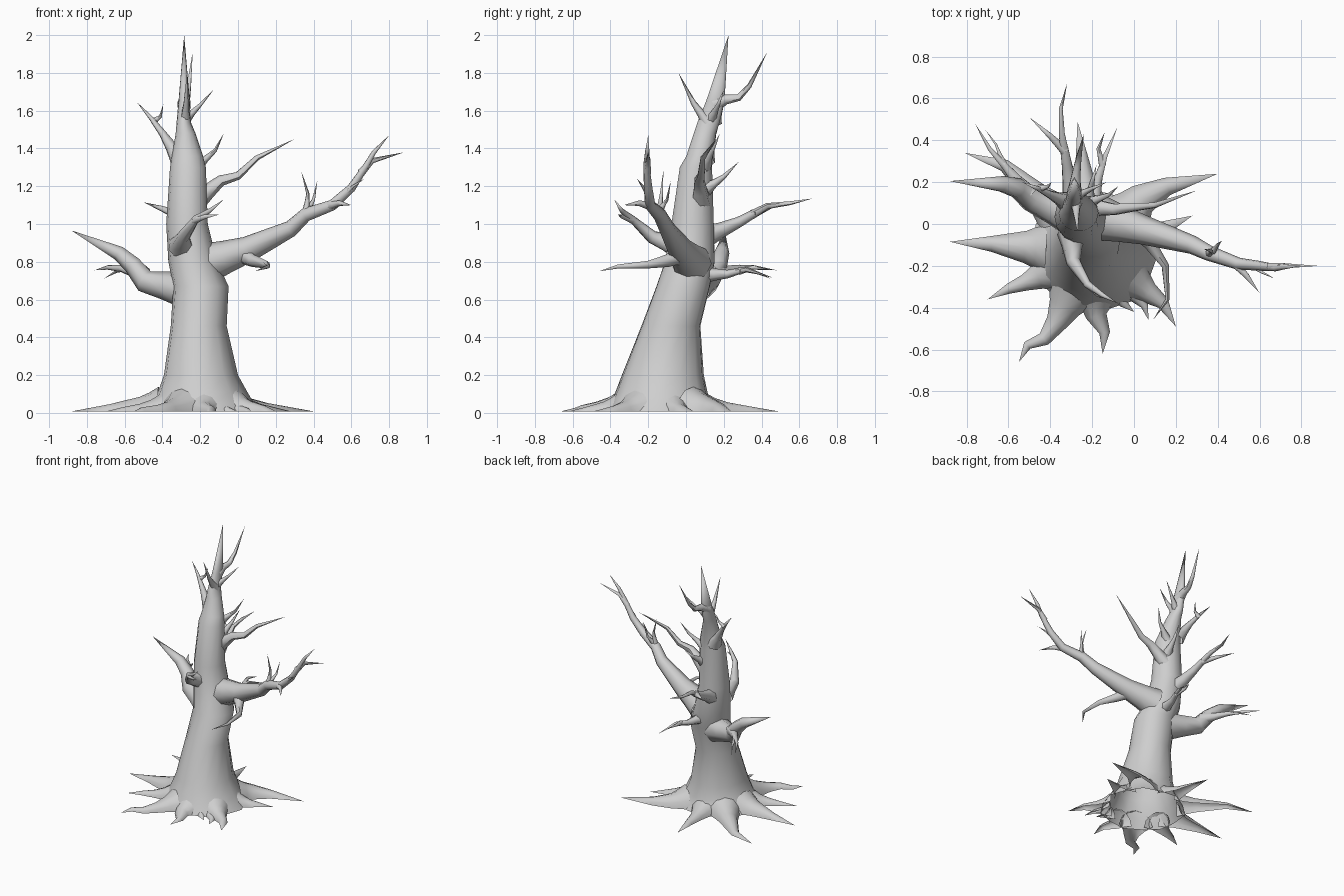
import bpy
import bmesh
import math
from mathutils import Vector

cube = bpy.data.objects.get("Cube")
if cube:
    bpy.data.objects.remove(cube, do_unlink=True)

# One plain bark colour
bark = bpy.data.materials.new("bare_grey_bark")
bark.use_nodes = True
grey = (0.62, 0.62, 0.62, 1)
bark.diffuse_color = grey
bark.node_tree.nodes["Principled BSDF"].inputs["Base Color"].default_value = grey


def finish(bm, name):
    """Turn a bmesh into a smooth shaded bark object."""
    bmesh.ops.recalc_face_normals(bm, faces=bm.faces)
    mesh = bpy.data.meshes.new(name)
    bm.to_mesh(mesh)
    bm.free()
    mesh.materials.append(bark)
    obj = bpy.data.objects.new(name, mesh)
    bpy.context.collection.objects.link(obj)
    bpy.ops.object.select_all(action="DESELECT")
    obj.select_set(True)
    bpy.context.view_layer.objects.active = obj
    bpy.ops.object.shade_smooth_by_angle(angle=math.radians(60))


def loft(bm, rings, tip, closed=True):
    """Skin a list of vertex rings and end them on a point."""
    count = len(rings[0])
    end = bm.verts.new(tip)
    for i in range(count if closed else count - 1):
        j = (i + 1) % count
        for low, high in zip(rings, rings[1:]):
            bm.faces.new((low[i], low[j], high[j], high[i]))
        bm.faces.new((rings[-1][i], rings[-1][j], end))


def limb(name, radius, *points, sides=6, flare=0.55, arch=False):
    """Crooked tube, flared at its base and ending in a sharp tip.
    An arch is only the upper half of the tube, open underneath."""
    path = [Vector(p) for p in points]
    path.insert(1, path[0].lerp(path[1], 0.5))
    bm = bmesh.new()
    lengths = [(b - a).length for a, b in zip(path, path[1:])]
    normal = Vector((0, 0, 1))
    if arch:
        angles = [math.pi * (i / (sides - 1) - 0.5) for i in range(sides)]
    else:
        angles = [math.tau * i / sides for i in range(sides)]
    rings = []
    for k, centre in enumerate(path[:-1]):
        ahead = (path[k + 1] - centre).normalized()
        behind = (centre - path[k - 1]).normalized() if k else ahead
        tangent = (ahead + behind).normalized()
        normal = normal - tangent * normal.dot(tangent)
        if normal.length < 0.05:
            normal = tangent.orthogonal()
        normal.normalize()
        side = tangent.cross(normal)
        left = 1 - sum(lengths[:k]) / sum(lengths)
        size = radius * ((1 - flare) * left ** 0.6 + flare * left ** 4)
        rings.append([bm.verts.new(
            centre + size * (math.cos(a) * normal + math.sin(a) * side))
            for a in angles])
    loft(bm, rings, path[-1], not arch)
    finish(bm, name)


def root(name, width, *points):
    """Tent-like root running from the trunk wall along the ground."""
    heart = Vector((-.19, -.13, .008))
    path = [Vector((x, y, .008)) for x, y in points]
    start = heart + (path[0] - heart).normalized() * 0.23
    limb(name, width, start, *path, sides=7, arch=True)


# Trunk: height, then left, right, front and back edges of each ring
trunk_rings = [
    (.008, -.5, .12, -.43, .17),
    (.05, -.47, .085, -.41, .14),
    (.11, -.435, .05, -.38, .12),
    (.2, -.4, 0, -.345, .1),
    (.46, -.36, -.06, -.24, .08),
    (.67, -.345, -.05, -.16, .13),
    (.8, -.37, -.11, -.115, .155),
    (1, -.38, -.16, -.08, .15),
    (1.3, -.36, -.17, -.035, .14),
    (1.36, -.35, -.185, 0, .145),
    (1.48, -.33, -.225, .04, .16),
    (1.54, -.325, -.25, .06, .18),
    (1.65, -.315, -.255, .105, .205),
]
bm = bmesh.new()
rings = []
sides = 14
for z, x0, x1, y0, y1 in trunk_rings:
    ring = []
    for i in range(sides):
        a = math.tau * i / sides
        flute = 1 - 0.05 * (i % 2) * max(0, 1 - z)
        ring.append(bm.verts.new((
            (x0 + x1) / 2 + (x1 - x0) / 2 * math.cos(a) * flute,
            (y0 + y1) / 2 + (y1 - y0) / 2 * math.sin(a) * flute, z)))
    rings.append(ring)
loft(bm, rings, (-.285, .225, 2))
finish(bm, "trunk")

# Great left limb, its fork and its twigs
limb("left_limb", .11, (-.17, .03, .79), (.05, -.03, .865), (.28, -.1, .975),
     (.36, -.14, 1.05), (.5, -.19, 1.1), (.6, -.2, 1.19), (.68, -.21, 1.31),
     (.72, -.205, 1.38), (.8, -.2, 1.47), sides=8)
limb("left_limb_fork", .022, (.65, -.205, 1.27), (.71, -.2, 1.335), (.88, -.2, 1.38),
     flare=.2)
limb("left_limb_twig_inner", .024, (.36, -.14, 1.06), (.37, -.13, 1.16),
     (.335, -.12, 1.28))
limb("left_limb_twig_upright", .022, (.37, -.14, 1.07), (.4, -.1, 1.13),
     (.42, -.08, 1.23))
limb("left_limb_twig_low", .026, (.48, -.185, 1.095), (.54, -.25, 1.11),
     (.6, -.33, 1.1), flare=.2)
limb("left_limb_twig_outer", .022, (.56, -.195, 1.15), (.61, -.23, 1.2),
     (.67, -.26, 1.24))
limb("left_limb_hanging_branch", .055, (.02, -.02, .84), (.08, -.1, .805),
     (.15, -.2, .785), (.16, -.36, .775), (.09, -.46, .75))

# Right limb with a rear fork
limb("right_limb", .1, (-.28, .03, .65), (-.49, .12, .695), (-.555, .17, .78),
     (-.63, .19, .845), (-.88, .205, .965), sides=7, flare=.3)
limb("right_limb_fork", .05, (-.5, .14, .735), (-.62, .28, .765), (-.69, .36, .77),
     (-.76, .48, .755))
limb("right_limb_fork_twig", .02, (-.62, .28, .765), (-.66, .38, .74),
     (-.71, .45, .71))

# Front branch
limb("front_branch", .07, (-.3, -.04, .88), (-.29, -.18, .93), (-.22, -.29, 1.03),
     (-.15, -.34, 1.07), (-.075, -.38, 1.13), sides=7)
limb("front_branch_twig", .022, (-.23, -.28, 1.02), (-.17, -.34, 1.04),
     (-.1, -.36, 1.05), flare=.2)

# Upper side branches
limb("upper_left_branch", .055, (-.22, .08, 1.12), (-.09, .07, 1.23), (0, .08, 1.255),
     (.1, .09, 1.35), (.3, .16, 1.45))
limb("upper_left_spike", .035, (-.22, .1, 1.3), (-.12, .14, 1.39), (-.075, .18, 1.48))
limb("upper_right_branch", .055, (-.31, .1, 1.34), (-.4, .14, 1.48), (-.46, .17, 1.56),
     (-.535, .2, 1.645))
limb("upper_right_fork", .022, (-.45, .17, 1.54), (-.41, .18, 1.57), (-.395, .2, 1.635))

# Rear branches
limb("rear_branch", .06, (-.29, .1, .93), (-.32, .28, 1.01), (-.345, .43, 1.095),
     (-.35, .55, 1.11), (-.32, .67, 1.135))
limb("rear_branch_fork", .026, (-.33, .35, 1.05), (-.4, .42, 1.08), (-.5, .51, 1.115),
     flare=.2)
limb("rear_spike", .04, (-.22, .1, 1.18), (-.2, .2, 1.25), (-.18, .28, 1.33))
limb("lower_rear_branch", .05, (-.2, .08, .73), (-.17, .22, .735), (-.14, .32, .76),
     (-.08, .46, .715))
limb("lower_rear_twig", .02, (-.15, .28, .75), (-.17, .36, .77), (-.14, .44, .76),
     flare=.2)

# Crown branches
limb("crown_rear_branch", .04, (-.285, .15, 1.63), (-.28, .21, 1.66),
     (-.27, .28, 1.67), (-.26, .335, 1.73), (-.24, .43, 1.91))
limb("crown_front_spike", .038, (-.28, .12, 1.53), (-.275, .04, 1.64), (-.27, -.04, 1.8))
limb("crown_left_spike", .032, (-.28, .13, 1.55), (-.2, .17, 1.63), (-.13, .2, 1.71))

# Roots spreading around the base
root("root_right", .13, (-.52, -.11), (-.68, -.095), (-.88, -.085))
root("root_right_front", .1, (-.52, -.28), (-.6, -.31), (-.7, -.36))
root("root_front_right", .12, (-.37, -.47), (-.43, -.55), (-.51, -.58), (-.55, -.66))
root("root_front", .1, (-.18, -.44), (-.14, -.52), (-.15, -.62))
root("root_front_small", .06, (-.05, -.38), (0, -.42))
root("root_front_left_small", .07, (.05, -.39), (.07, -.46))
root("root_front_left", .11, (.07, -.33), (.14, -.38), (.2, -.49))
root("root_left", .09, (.12, -.03), (.28, .04))
root("root_rear_left", .13, (.04, .12), (.16, .18), (.4, .24))
root("root_rear", .1, (-.24, .22), (-.25, .33), (-.27, .49))
root("root_rear_right", .12, (-.46, .13), (-.62, .28), (-.81, .34))
